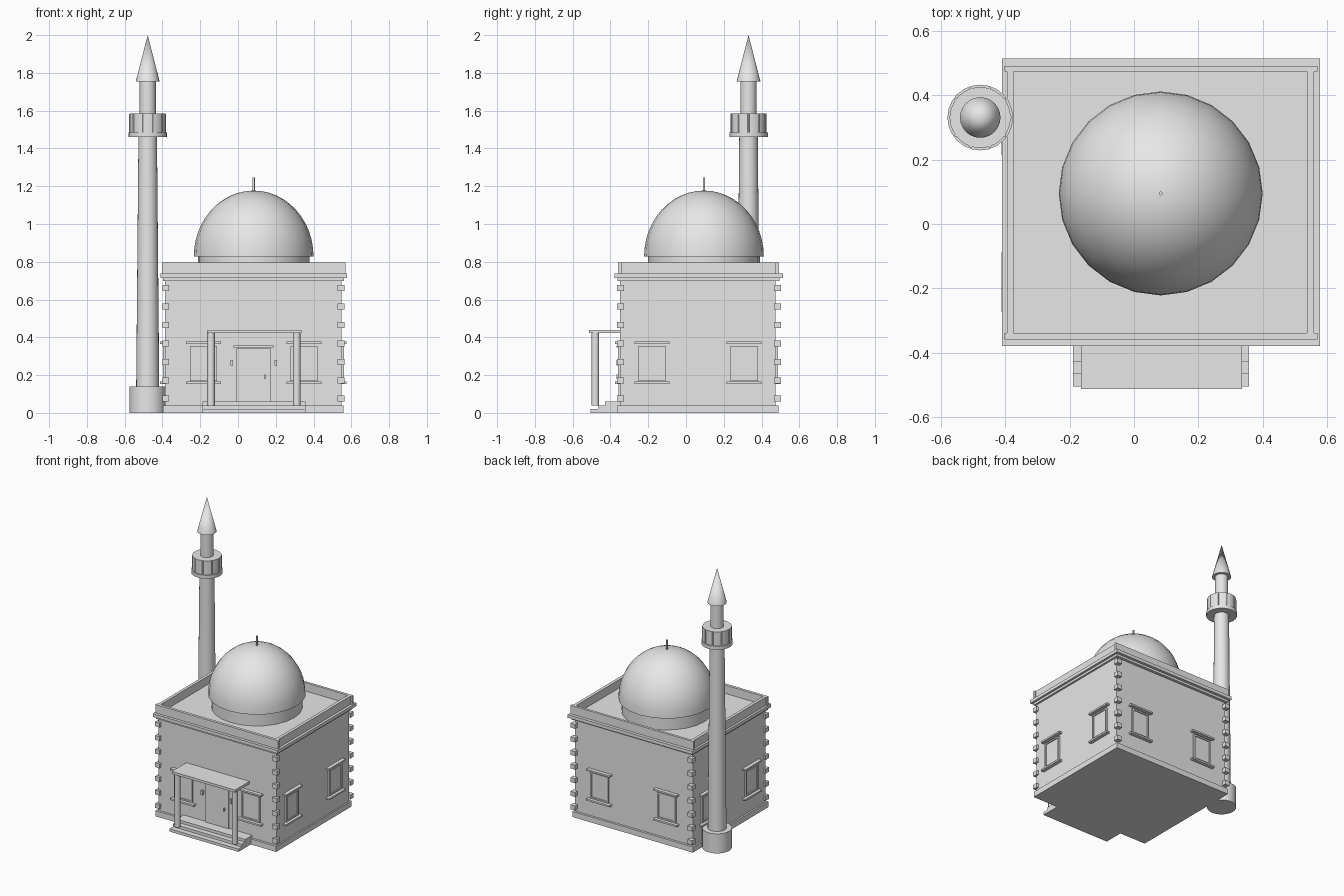
import bpy
from math import sin, cos, pi, radians
from mathutils import Vector, Matrix

old = bpy.data.objects.get("Cube")
if old:
    bpy.data.objects.remove(old, do_unlink=True)

stone = bpy.data.materials.new("pale grey stone")
GREY = (0.8, 0.8, 0.8, 1)
stone.diffuse_color = GREY
stone.use_nodes = True
stone.node_tree.nodes["Principled BSDF"].inputs["Base Color"].default_value = GREY


def box(name, x0, x1, y0, y1, z0, z1):
    """Axis-aligned block given by its extents."""
    bpy.ops.mesh.primitive_cube_add(size=1)
    ob = bpy.context.object
    ob.name = name
    size = Vector((x1 - x0, y1 - y0, z1 - z0))
    mid = Vector((x0 + x1, y0 + y1, z0 + z1)) / 2
    ob.data.transform(Matrix.Translation(mid) @ Matrix.Diagonal((*size, 1)))
    ob.data.materials.append(stone)
    return ob


def lathe(name, x, y, r0, r1, z0, z1, sides=24):
    """Upright cylinder or cone with smooth sides and sharp rims."""
    bpy.ops.mesh.primitive_cone_add(vertices=sides, radius1=r0, radius2=r1, depth=z1 - z0,
                                    location=(x, y, (z0 + z1) / 2))
    ob = bpy.context.object
    ob.name = name
    ob.data.materials.append(stone)
    bpy.ops.object.shade_smooth_by_angle(angle=radians(35))
    return ob


# Main hall
CX, CY = 0.083, 0.064
L, R, F, B = -0.386, 0.548, -0.349, 0.474
box("base_plinth", L - .012, R + .01, F - .016, B + .016, 0, .04)
box("hall_walls", L, R, F, B, .03, .72)
box("cornice_moulding", L - .01, R + .014, F - .014, B + .02, .698, .714)
box("cornice_slab", L - .024, R + .03, F - .03, B + .04, .714, .737)

# Parapet
for name, y0, y1 in (("front", F - .01, F + .01), ("back", B, B + .018)):
    box(name + "_parapet", L - .017, R + .022, y0, y1, .735, .797)
for name, x0, x1 in (("right", L - .009, L + .012), ("left", R - .01, R + .012)):
    box(name + "_parapet", x0, x1, F, B + .01, .735, .797)

# Corner blocks
for i in range(7):
    z = .075 + i * .0975
    for sx, x in (("right", L + .003), ("left", R - .003)):
        for sy, y in (("front", F + .003), ("back", B + .012)):
            box(f"{sy}_{sx}_corner_block", x - .018, x + .018, y - .019, y + .017, z - .016, z + .016)


# Windows, made facing -y at the origin and then turned onto each wall
def window(side, x, y, turn):
    place = Matrix.Translation((x, y, 0)) @ Matrix.Rotation(turn, 4, "Z")
    parts = [
        box("window_pane", -.06, .06, -.005, .01, .17, .355),
        box("window_head", -.072, .072, -.012, .01, .345, .355),
        box("window_foot", -.072, .072, -.012, .01, .17, .18),
        box("window_hood", -.093, .093, -.026, .01, .366, .378),
        box("window_sill", -.093, .093, -.026, .01, .153, .165),
    ]
    for s in (-1, 1):
        parts.append(box("window_jamb", s * .066 - .006, s * .066 + .006, -.012, .01, .17, .355))
    for ob in parts:
        ob.data.transform(place)
        ob.name = side + "_" + ob.name


for s in (-1, 1):
    window("front", CX + s * .266, F, 0)
    window("back", CX + s * .266, B, pi)
    window("left", R, CY + s * .244, pi / 2)
    window("right", L, CY + s * .244, -pi / 2)

# Dome on its drum
DX, DY = 0.083, 0.095
lathe("dome_drum", DX, DY, .296, .296, .73, .83)
bpy.ops.mesh.primitive_uv_sphere_add(segments=24, ring_count=24, radius=1)
dome = bpy.context.object
dome.name = "dome"
for v in dome.data.vertices:
    v.co.z = max(v.co.z, 0)
    if v.co.z == 0 and v.co.xy.length < .995:
        v.co.xy *= .9          # underside collapses into a flat floor
dome.data.transform(Matrix.Translation((DX, DY, .828)) @ Matrix.Diagonal((.317, .317, .349, 1)))
dome.data.materials.append(stone)
bpy.ops.object.shade_smooth_by_angle(angle=radians(35))
lathe("dome_finial", DX, DY, .006, .006, 1.17, 1.245, 12)

# Minaret
MX, MY = -0.478, 0.331
lathe("minaret_base", MX, MY, .097, .097, 0, .14)
lathe("minaret_shaft", MX, MY, .061, .049, .14, 1.465)
lathe("balcony_floor", MX, MY, .102, .102, 1.46, 1.485)
lathe("balcony", MX, MY, .095, .095, 1.485, 1.585)
for i in range(10):
    a = (i + .5) * pi / 5 + pi / 2
    lathe("balcony_post", MX + .093 * cos(a), MY + .093 * sin(a), .005, .005, 1.485, 1.583, 8)
lathe("minaret_lantern", MX, MY, .043, .043, 1.58, 1.76)
lathe("minaret_spire", MX, MY, .063, 0, 1.755, 2.0)

# Porch: steps, columns and canopy
for i, y in enumerate((-.505, -.466, -.428)):
    box("porch_step", CX - .272, CX + .274, y, F, .02 * i, .02 * i + .02)
for name, x in (("right", -.143), ("left", .311)):
    lathe(name + "_porch_column", x, -.48, .02, .02, .04, .425, 16)
box("porch_canopy", -.165, .335, -.513, F, .422, .44)

# Door with lintel, handle and wall lamps
box("door", CX - .091, CX + .091, F - .008, F + .01, .05, .34)
box("door_lintel", CX - .108, CX + .108, F - .02, F + .01, .345, .357)
box("door_handle", .14, .147, F - .018, F, .18, .202)
for name, s in (("right", -1), ("left", 1)):
    x = CX + s * .116
    box(name + "_wall_lamp", x - .007, x + .007, F - .018, F, .25, .28)
